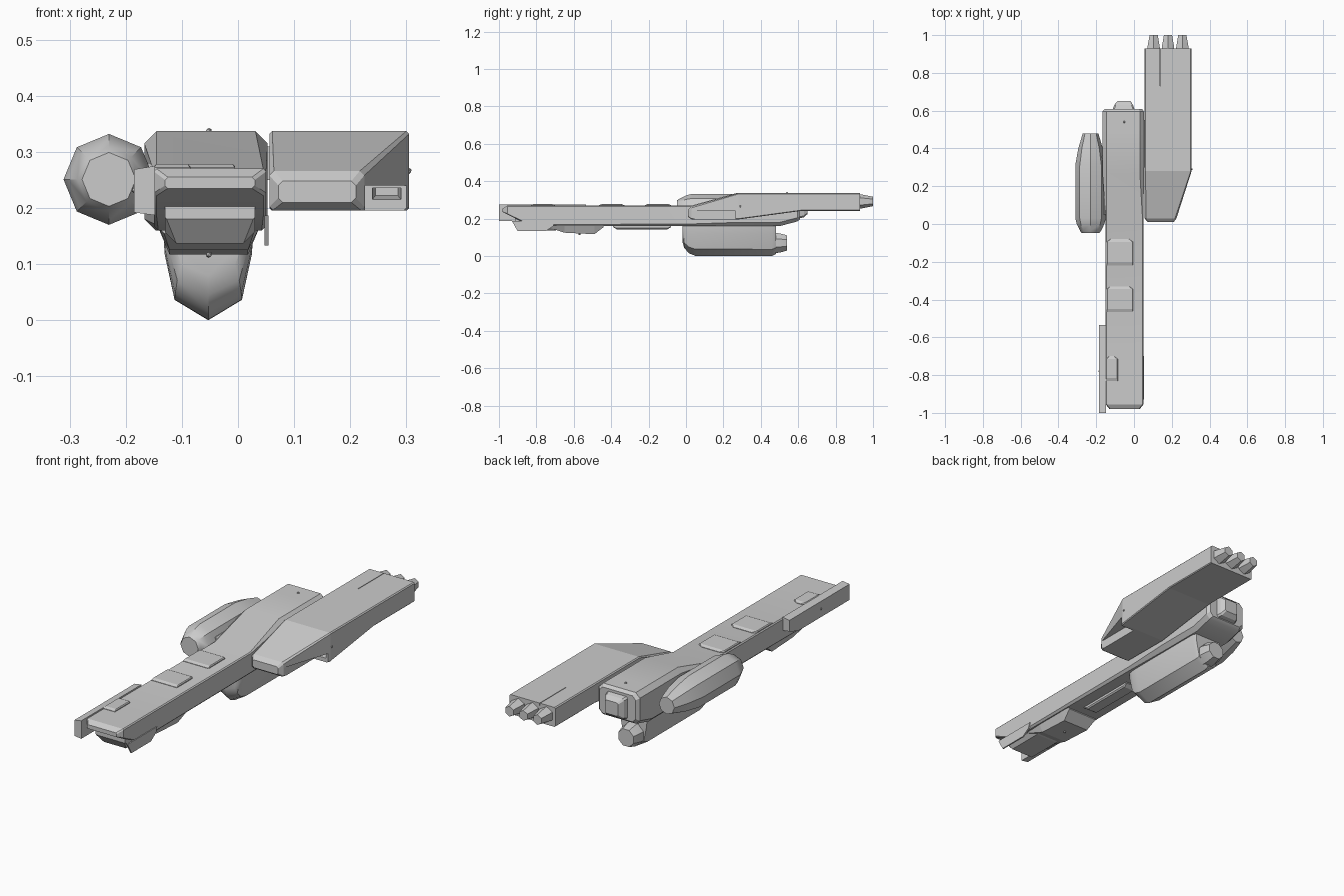
import bpy, bmesh, math
from mathutils import Vector


def finish(name, bm, smooth=None):
    bmesh.ops.recalc_face_normals(bm, faces=bm.faces)
    me = bpy.data.meshes.new(name)
    bm.to_mesh(me)
    bm.free()
    ob = bpy.data.objects.new(name, me)
    bpy.context.collection.objects.link(ob)
    if smooth:
        bpy.ops.object.select_all(action='DESELECT')
        ob.select_set(True)
        bpy.context.view_layer.objects.active = ob
        bpy.ops.object.shade_smooth_by_angle(angle=math.radians(smooth))
    return ob


def loft(name, sections, smooth=None):
    """Skin a list of (y, [(x, z), ...]) sections, capping both ends."""
    bm = bmesh.new()
    rings = [[bm.verts.new((x, y, z)) for x, z in pts] for y, pts in sections]
    n = len(rings[0])
    for a, b in zip(rings, rings[1:]):
        for i in range(n):
            j = (i + 1) % n
            bm.faces.new((a[i], a[j], b[j], b[i]))
    bm.faces.new(rings[0])
    bm.faces.new(rings[-1])
    return finish(name, bm, smooth)


def rect(x0, x1, z0, z1, ct=0.012, cb=0.012):
    """Rectangle with top corners cut by ct and bottom corners by cb."""
    return [(x0, z0 + cb), (x0 + cb, z0), (x1 - cb, z0), (x1, z0 + cb),
            (x1, z1 - ct), (x1 - ct, z1), (x0 + ct, z1), (x0, z1 - ct)]


def ngon(cx, cz, r, n, turn=0.0):
    return [(cx + r * math.sin(turn + i * math.tau / n),
             cz + r * math.cos(turn + i * math.tau / n)) for i in range(n)]


def side_plate(name, x0, x1, profile):
    """Extrude a (y, z) outline across x."""
    bm = bmesh.new()
    f = bm.faces.new([bm.verts.new((x0, y, z)) for y, z in profile])
    ext = bmesh.ops.extrude_face_region(bm, geom=[f])
    vs = [v for v in ext['geom'] if isinstance(v, bmesh.types.BMVert)]
    bmesh.ops.translate(bm, vec=(x1 - x0, 0, 0), verts=vs)
    return finish(name, bm)


def cut(target, cutter):
    cutter.hide_render = True
    cutter.hide_viewport = True
    cutter.display_type = 'WIRE'
    m = target.modifiers.new('cut', 'BOOLEAN')
    m.operation = 'DIFFERENCE'
    m.solver = 'EXACT'
    m.object = cutter


# Long main hull, slanted nose in front, raised engine block behind
loft('main_hull', [
    (-0.98, rect(-0.13, 0.03, 0.235, 0.255, 0.005, 0.005)),
    (-0.955, rect(-0.15, 0.05, 0.222, 0.27, 0.005, 0.005)),
    (-0.88, rect(-0.15, 0.05, 0.185, 0.27, 0.005, 0.005)),
    (-0.80, rect(-0.15, 0.05, 0.16, 0.27, 0.005, 0.008)),
    (0.03, rect(-0.15, 0.05, 0.16, 0.27, 0.005, 0.012)),
    (0.27, rect(-0.167, 0.053, 0.16, 0.337, 0.022, 0.02)),
    (0.50, rect(-0.167, 0.053, 0.16, 0.337, 0.022, 0.02)),
    (0.595, rect(-0.167, 0.053, 0.185, 0.337, 0.022, 0.02)),
    (0.61, rect(-0.155, 0.042, 0.197, 0.325, 0.018, 0.018)),
], 25)

# Square main exhaust
loft('main_exhaust', [
    (0.60, rect(-0.115, 0.005, 0.20, 0.315, 0.008, 0.008)),
    (0.63, rect(-0.105, -0.005, 0.207, 0.307, 0.008, 0.008)),
    (0.65, rect(-0.088, -0.018, 0.225, 0.29, 0.006, 0.006)),
])

# Nose underside and tapered keel
loft('nose_chin', [
    (-0.915, rect(-0.13, 0.03, 0.18, 0.21, 0.003, 0.003)),
    (-0.88, rect(-0.13, 0.03, 0.137, 0.20, 0.003, 0.02)),
    (-0.70, rect(-0.13, 0.03, 0.137, 0.20, 0.003, 0.02)),
    (-0.60, rect(-0.13, 0.03, 0.155, 0.20, 0.003, 0.01)),
])


def keel_section(half_top, half_low, z_low):
    c = -0.052
    return [(c - half_top, 0.165), (c - half_low, z_low),
            (c + half_low, z_low), (c + half_top, 0.165)]


loft('keel', [(-0.74, keel_section(0.09, 0.08, 0.155)),
              (-0.65, keel_section(0.09, 0.07, 0.125)),
              (-0.49, keel_section(0.09, 0.07, 0.117)),
              (-0.44, keel_section(0.09, 0.08, 0.155))])
loft('belly_rail', [(-0.39, rect(-0.085, -0.02, 0.155, 0.17, 0.002, 0.002)),
                    (-0.37, rect(-0.085, -0.02, 0.143, 0.17, 0.002, 0.006)),
                    (-0.10, rect(-0.085, -0.02, 0.143, 0.17, 0.002, 0.006)),
                    (-0.08, rect(-0.085, -0.02, 0.155, 0.17, 0.002, 0.002))])

# Raised deck panels
for i, (x0, x1, y0, y1) in enumerate([(-0.145, -0.005, -0.22, -0.08),
                                      (-0.145, -0.005, -0.465, -0.33),
                                      (-0.15, -0.085, -0.83, -0.70)]):
    loft(f'deck_panel_{i + 1}', [
        (y0, rect(x0, x1, 0.262, 0.272, 0.001, 0.001)),
        (y0 + 0.015, rect(x0, x1, 0.262, 0.278, 0.004, 0.001)),
        (y1 - 0.015, rect(x0, x1, 0.262, 0.278, 0.004, 0.001)),
        (y1, rect(x0 + 0.02, x1 - 0.02, 0.262, 0.272, 0.001, 0.001))])

# Side plates at the nose
loft('left_nose_plate', [
    (y, [(-0.185, lo), (-0.148, lo - 0.005), (-0.148, hi + 0.006), (-0.185, hi)])
    for y, lo, hi in [(-1.0, 0.192, 0.269), (-0.60, 0.192, 0.269), (-0.535, 0.215, 0.269)]])
side_plate('right_nose_blade', 0.047, 0.054,
           [(-0.93, 0.187), (-0.90, 0.133), (-0.75, 0.133), (-0.71, 0.16), (-0.70, 0.187)])

# Left faceted tank
loft('left_tank', [(y, ngon(-0.23, 0.251, r, 8)) for y, r in
                   [(-0.047, 0.048), (-0.035, 0.056), (0.0, 0.073), (0.03, 0.081),
                    (0.31, 0.081), (0.40, 0.065), (0.478, 0.042)]], 40)
loft('tank_mount', [(0.05, rect(-0.18, -0.145, 0.21, 0.28)),
                    (0.36, rect(-0.18, -0.145, 0.21, 0.28))])


# Belly engine with a V-shaped bottom
def belly(s, z_low):
    h = 0.165 - z_low
    c = -0.053
    pts = [(0.080, 0.165), (0.078, z_low + 0.72 * h), (0.060, z_low + 0.22 * h)]
    return ([(c - x * s, z) for x, z in pts] + [(c, z_low)]
            + [(c + x * s, z) for x, z in reversed(pts)])


loft('belly_engine', [(-0.02, belly(0.8, 0.08)), (-0.01, belly(0.92, 0.045)),
                      (0.015, belly(0.98, 0.015)), (0.05, belly(1, 0.001)),
                      (0.46, belly(1, 0.0)), (0.48, belly(0.9, 0.01))], 35)
loft('belly_exhaust', [(0.46, ngon(-0.053, 0.07, 0.058, 8, 0.39)),
                       (0.50, ngon(-0.053, 0.07, 0.056, 8, 0.39)),
                       (0.54, ngon(-0.053, 0.07, 0.044, 8, 0.39))], 30)

# Right outrigger with a wedge front and side intake
pod = loft('right_outrigger', [
    (0.01, rect(0.072, 0.21, 0.21, 0.248, 0.008, 0.008)),
    (0.03, rect(0.056, 0.225, 0.196, 0.266, 0.008, 0.006)),
    (0.28, rect(0.056, 0.305, 0.196, 0.337, 0.005, 0.004)),
    (0.62, rect(0.056, 0.305, 0.242, 0.337, 0.005, 0.004)),
    (0.93, rect(0.056, 0.305, 0.242, 0.337, 0.005, 0.004))])
cut(pod, loft('intake_cutter', [
    (-0.02, [(0.226, 0.18), (0.34, 0.18), (0.34, 0.240), (0.226, 0.240)]),
    (0.265, [(0.226, 0.18), (0.34, 0.18), (0.34, 0.240), (0.226, 0.240)])]))
cut(pod, loft('intake_throat_cutter', [
    (0.2, [(0.235, 0.21), (0.295, 0.21), (0.295, 0.236), (0.235, 0.236)]),
    (0.34, [(0.245, 0.222), (0.285, 0.222), (0.285, 0.236), (0.245, 0.236)])]))
cut(pod, loft('groove_cutter', [
    (0.73, rect(0.138, 0.141, 0.325, 0.35, 0.0005, 0.0005)),
    (0.95, rect(0.138, 0.141, 0.325, 0.35, 0.0005, 0.0005))]))
loft('outrigger_strut', [(0.30, rect(0.04, 0.07, 0.25, 0.31)),
                         (0.55, rect(0.04, 0.07, 0.25, 0.31))])

# Three hexagonal exhausts
for i in range(3):
    loft(f'outrigger_exhaust_{i + 1}', [
        (y, ngon(0.104 + i * 0.076, 0.292, r, 6)) for y, r in
        [(0.92, 0.039), (0.94, 0.037), (1.0, 0.025)]], 40)

# Small beacon lamps
for name, pos in [('top_beacon', (-0.052, 0.54, 0.337)), ('bottom_beacon', (-0.052, -0.57, 0.117)),
                  ('right_beacon', (0.304, 0.29, 0.266)), ('left_beacon', (-0.184, -0.78, 0.232))]:
    bm = bmesh.new()
    bmesh.ops.create_icosphere(bm, subdivisions=1, radius=0.006)
    bmesh.ops.translate(bm, vec=Vector(pos), verts=bm.verts)
    finish(name, bm)
